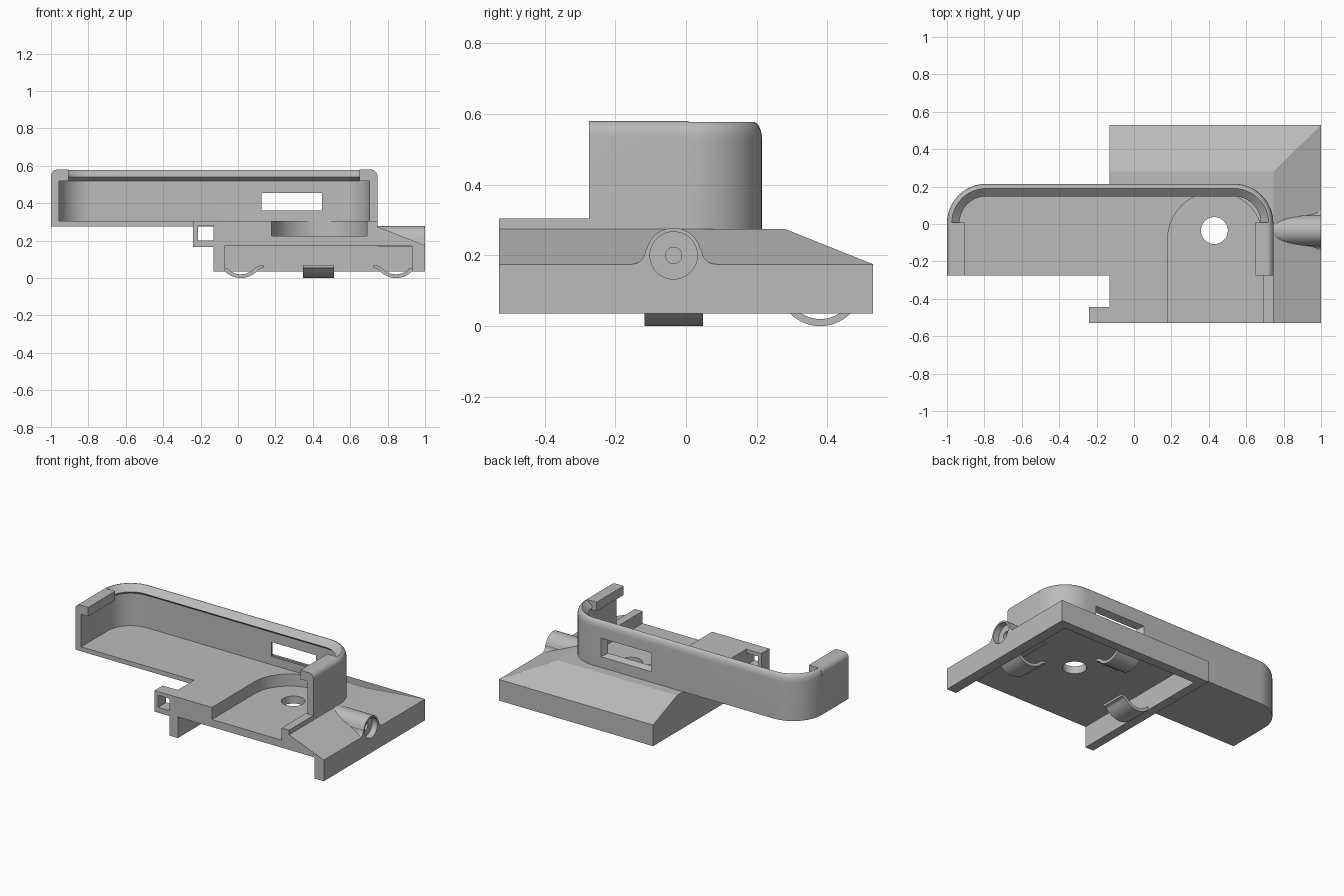
import bpy, bmesh, math
from mathutils import Vector, Matrix

if "Cube" in bpy.data.objects:
    bpy.data.objects.remove(bpy.data.objects["Cube"])

grey = bpy.data.materials.new("plain grey")
grey.use_nodes = True
colour = (0.5, 0.5, 0.5, 1)
grey.diffuse_color = colour
grey.node_tree.nodes["Principled BSDF"].inputs["Base Color"].default_value = colour

parts = []
HUB = Vector((0.43, -0.035, 0))      # centre of the round hole
TRAY_MID = -0.1275                   # mirror line of the tray


def finish(name, bm, keep=True):
    bmesh.ops.recalc_face_normals(bm, faces=bm.faces)
    mesh = bpy.data.meshes.new(name)
    bm.to_mesh(mesh)
    bm.free()
    mesh.materials.append(grey)
    ob = bpy.data.objects.new(name, mesh)
    bpy.context.collection.objects.link(ob)
    if keep:
        parts.append(ob)
    else:
        ob.hide_render = True
    return ob


def loft(name, rings, keep=True):
    """Join equal point rings into a closed, capped solid."""
    bm = bmesh.new()
    rows = [[bm.verts.new(p) for p in ring] for ring in rings]
    n = len(rows[0])
    for a, b in zip(rows, rows[1:]):
        for i in range(n):
            j = (i + 1) % n
            bm.faces.new((a[i], a[j], b[j], b[i]))
    bm.faces.new(rows[0])
    bm.faces.new(rows[-1])
    return finish(name, bm, keep)


def prism(name, pts, axis, lo, hi, keep=True):
    """Extrude a 2D outline along x, y or z."""
    def place(p, t):
        c = list(p)
        c.insert("xyz".index(axis), t)
        return c
    return loft(name, [[place(p, t) for p in pts] for t in (lo, hi)], keep)


def box(name, x, y, z, keep=True):
    return prism(name, [(x[0], y[0]), (x[1], y[0]), (x[1], y[1]), (x[0], y[1])], "z", *z, keep)


def arc(cx, cy, rx, a0, a1, n, ry=None):
    ry = rx if ry is None else ry
    angles = [math.radians(a0 + (a1 - a0) * i / n) for i in range(n + 1)]
    return [(cx + rx * math.cos(a), cy + ry * math.sin(a)) for a in angles]


def cut(ob, *cutters):
    for c in cutters:
        mod = ob.modifiers.new("cut", "BOOLEAN")
        mod.operation, mod.solver, mod.object = "DIFFERENCE", "EXACT", c
        bpy.context.view_layer.objects.active = ob
        bpy.ops.object.modifier_apply(modifier=mod.name)


# Cutters shared by the base and the floor
recess = prism("recess_cutter", [(0.18, -0.6)] + arc(0.435, -0.083, 0.255, 180, 0, 32) + [(0.69, -0.6)],
               "z", 0.225, 0.4, False)
hole = prism("hole_cutter", arc(HUB.x, HUB.y, 0.072, 0, 350, 35), "z", 0.1, 0.4, False)
cavity = box("cavity_cutter", (-0.07, 0.93), (-0.6, 0.47), (0, 0.175), False)
socket = prism("socket_cutter", arc(HUB.y, 0.2, 0.067, 0, 350, 35), "x", 0.96, 1.1, False)
bore = prism("bore_cutter", arc(HUB.y, 0.2, 0.023, 0, 345, 23), "x", 0.8, 1.1, False)

# Base with sloped back and right side, hollow below and open at the front
bm = bmesh.new()
corners = [(x, y, 0.035) for x in (-0.13, 1) for y in (-0.53, 0.53)]
corners += [(1, -0.53, 0.175), (1, 0.53, 0.175), (-0.13, 0.53, 0.175)]
corners += [(x, y, 0.275) for x in (-0.13, 0.745) for y in (-0.53, 0.28)]
for c in corners:
    bm.verts.new(c)
bmesh.ops.convex_hull(bm, input=bm.verts)
bmesh.ops.dissolve_limit(bm, angle_limit=0.01, verts=bm.verts, edges=bm.edges)
base = finish("base", bm)
cut(base, cavity, recess, hole, socket, bore)

# Horizontal cable boss with flared foot
flare = arc(-0.155, 0.215, 0.04, 270, 360, 8)
left = [(y, z) for y, z in flare] + arc(HUB.y, 0.2, 0.078, 165, 90, 10)
right = [(2 * HUB.y - y, z) for y, z in reversed(left[:-1])]
boss = prism("cable_boss", [(-0.155, 0.17)] + left + right + [(0.085, 0.17)], "x", 0.745, 1)
cut(boss, socket, bore)

# Tray floor, flush with the front deck of the base
W, FRONT, BACK, R = 0.8725, -0.275, 0.215, 0.21
outline = [(-1, FRONT)] + arc(-1 + R, BACK - R, R, 180, 90, 12)
outline += [(2 * TRAY_MID - x, y) for x, y in reversed(outline)]
deck = outline[:-1] + [(0.745, -0.53), (-0.13, -0.53), (-0.13, FRONT)]
floor = prism("tray_floor", deck, "z", 0.275, 0.305)
cut(floor, recess, hole)

# Tray wall: section swept around the outline, with a bevelled inner lip
crown = arc(0.025, 0.53, 0.025, 180, 90, 8, 0.048)
section = [(0, 0.275)] + crown + [(0.067, 0.54), (0.043, 0.52), (0.043, 0.275)]


def inset(i, d):
    x, y = outline[i]
    cx = min(max(x, -1 + R), 2 * TRAY_MID + 1 - R)
    cy = min(y, BACK - R)
    v = Vector((cx - x, cy - y)).normalized() * d
    return x + v.x, y + v.y


wall = loft("tray_wall", [[(*inset(i, d), z) for d, z in section] for i in range(len(outline))])

# Flared slot through the back wall
slot = loft("slot_cutter", [
    [(0.2875 + sx * w, y, 0.4075 + sz * h) for sx, sz in ((-1, -1), (1, -1), (1, 1), (-1, 1))]
    for y, w, h in ((0.1, 0.1625, 0.0475), (0.172, 0.1625, 0.0475), (0.225, 0.19, 0.065))], False)
cut(wall, slot)

# Retaining lips over both tray ends
lip = arc(0.035, 0.545, 0.035, 180, 90, 8) + [(0.095, 0.58), (0.095, 0.52), (0, 0.52)]
for name, side in (("right_end_lip", -1), ("left_end_lip", 1)):
    prism(name, [(TRAY_MID + side * (W - d), z) for d, z in lip], "y", FRONT, 0.007)

# Square strap loop on the front corner
loop = box("strap_loop", (-0.24, -0.13), (-0.53, -0.445), (0.165, 0.305))
cut(loop, box("loop_cutter", (-0.215, -0.1), (-0.6, -0.4), (0.2, 0.28), False))

# Three curved spring clips around the hole, under the base
clip = [(0.515, 0.035)] + arc(0.415, 0.12, 0.12, -45, -135, 14)
clip += [(0.315, 0.05), (0.295, 0.055), (0.295, 0.07), (0.325, 0.064)]
clip += arc(0.415, 0.12, 0.1, -135, -45, 14) + [(0.515, 0.06)]
for name, turn in (("left_clip", 0), ("back_clip", 90), ("right_clip", 180)):
    ob = prism(name, clip, "y", -0.083, 0.083)
    ob.data.transform(Matrix.Translation(HUB) @ Matrix.Rotation(math.radians(turn), 4, "Z"))

# Remove cutters, then smooth the curved surfaces only
for ob in [o for o in bpy.data.objects if o.name.endswith("_cutter")]:
    bpy.data.objects.remove(ob)
bpy.ops.object.select_all(action="DESELECT")
for ob in parts:
    ob.select_set(True)
bpy.context.view_layer.objects.active = parts[0]
bpy.ops.object.shade_smooth_by_angle(angle=math.radians(19))
